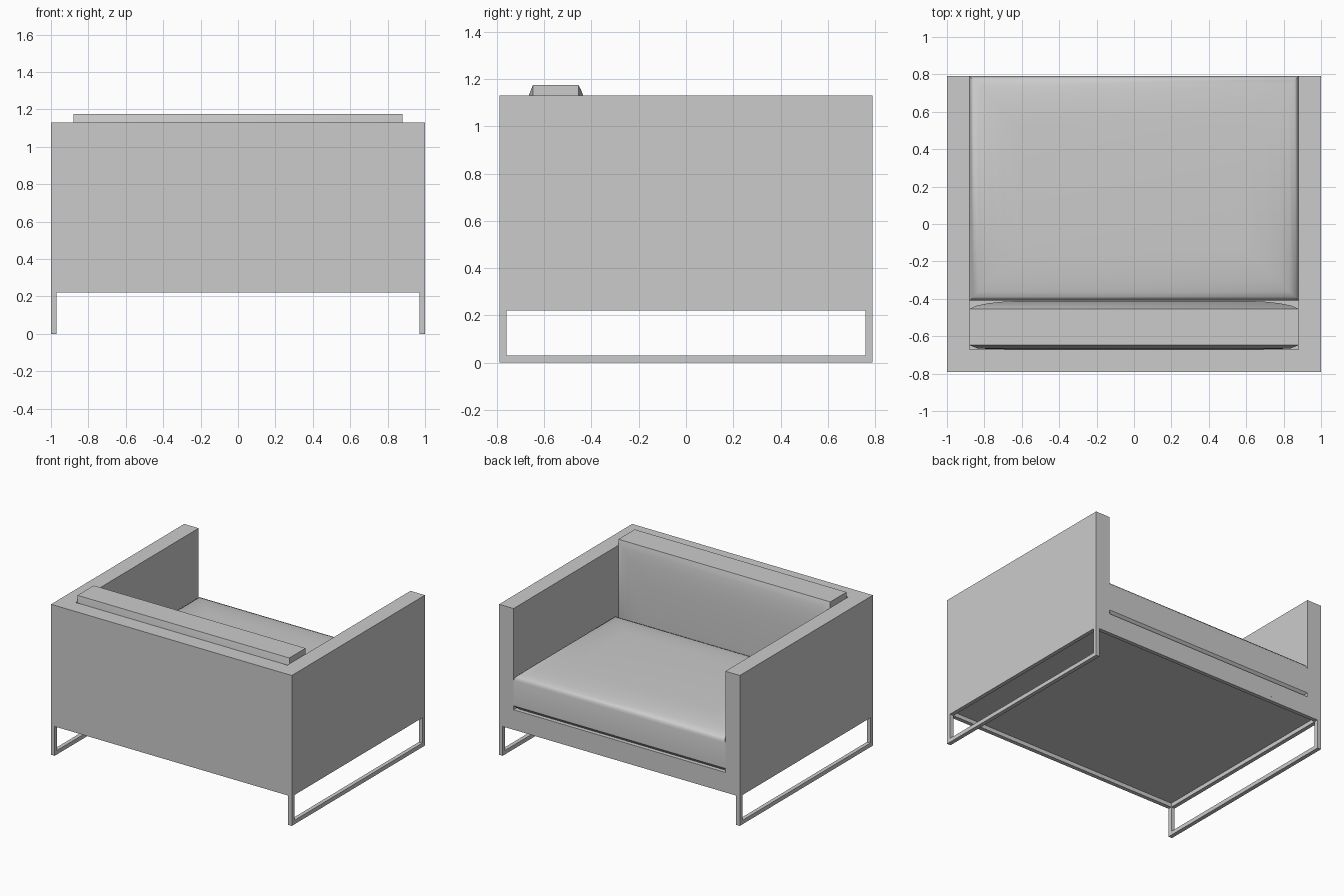
import bpy, bmesh, math
from mathutils import Matrix, Vector

cube = bpy.data.objects.get("Cube")
if cube:
    bpy.data.objects.remove(cube, do_unlink=True)

grey = bpy.data.materials.new("soft_grey")
grey.use_nodes = True
grey.diffuse_color = (0.6, 0.6, 0.6, 1)
grey.node_tree.nodes["Principled BSDF"].inputs["Base Color"].default_value = (0.6, 0.6, 0.6, 1)

W, D = 1.0, 0.79          # half width and half depth
WALL = 0.12               # arm and back thickness
BAR = 0.03                # metal bar thickness
FLOOR, SEAT, TOP = 0.22, 0.37, 1.13


def finish(name, bm):
    bmesh.ops.recalc_face_normals(bm, faces=bm.faces)
    mesh = bpy.data.meshes.new(name)
    bm.to_mesh(mesh)
    bm.free()
    mesh.materials.append(grey)
    ob = bpy.data.objects.new(name, mesh)
    bpy.context.collection.objects.link(ob)
    return ob


def add_box(bm, lo, hi):
    lo, hi = Vector(lo), Vector(hi)
    m = Matrix.Translation((lo + hi) / 2) @ Matrix.Diagonal((*(hi - lo), 1))
    bmesh.ops.create_cube(bm, size=1, matrix=m)


def cushion(name, half_w, length, profile, matrix):
    """Stack mitred rectangles; profile holds (inset, height) pairs."""
    bm = bmesh.new()
    rings = []
    for inset, h in profile:
        x, y = half_w - inset, length / 2 - inset
        rings.append([bm.verts.new(matrix @ Vector((sx * x, sy * y, h)))
                      for sx, sy in ((-1, -1), (1, -1), (1, 1), (-1, 1))])
    for a, b in zip(rings, rings[1:]):
        for i in range(4):
            j = (i + 1) % 4
            bm.faces.new((a[i], a[j], b[j], b[i]))
    bm.faces.new(rings[0])
    bm.faces.new(rings[-1])
    ob = finish(name, bm)
    bpy.ops.object.select_all(action="DESELECT")
    ob.select_set(True)
    bpy.context.view_layer.objects.active = ob
    bpy.ops.object.shade_smooth_by_angle(angle=math.radians(40))


# Arms and back: one U-shaped plan raised to full height
bm = bmesh.new()
xi, yi = W - WALL, -D + WALL
plan = [(-W, -D), (W, -D), (W, D), (xi, D), (xi, yi), (-xi, yi), (-xi, D), (-W, D)]
face = bm.faces.new([bm.verts.new((x, y, FLOOR + BAR)) for x, y in plan])
up = bmesh.ops.extrude_face_region(bm, geom=[face])["geom"]
bmesh.ops.translate(bm, vec=(0, 0, TOP - FLOOR - BAR),
                    verts=[v for v in up if isinstance(v, bmesh.types.BMVert)])
finish("arms_and_back", bm)

# Seat base between the arms
bm = bmesh.new()
add_box(bm, (-xi, yi, FLOOR + BAR), (xi, D, SEAT))
finish("seat_base", bm)

# Bar ring under the body
bm = bmesh.new()
for s in (-1, 1):
    x, y = sorted((s * W, s * (W - BAR))), sorted((s * D, s * (D - BAR)))
    add_box(bm, (x[0], -D, FLOOR), (x[1], D, FLOOR + BAR))
    add_box(bm, (-W + BAR, y[0], FLOOR), (W - BAR, y[1], FLOOR + BAR))
finish("under_frame", bm)

# Sled legs on both sides
for s, side in ((1, "left"), (-1, "right")):
    bm = bmesh.new()
    x0, x1 = sorted((s * W, s * (W - BAR)))
    add_box(bm, (x0, -D, 0), (x1, D, BAR))
    for y in (-D, D - BAR):
        add_box(bm, (x0, y, BAR), (x1, y + BAR, FLOOR))
    finish(side + "_sled_leg", bm)

# Seat cushion with a gently crowned top
back_front = -0.41
cushion("seat_cushion", xi, D - back_front,
        [(0.03, 0), (0, 0.03), (0, 0.22), (0.005, 0.238), (0.02, 0.255),
         (0.05, 0.268), (0.11, 0.282), (0.18, 0.292), (0.27, 0.297)],
        Matrix.Translation((0, (D + back_front) / 2, SEAT)))

# Back cushion standing against the back, crowned towards the seat
back_top = 1.175
cushion("back_cushion", xi, back_top - SEAT,
        [(0.2, 0), (0.045, 0.004), (0, 0.022), (0, 0.215), (0.02, 0.226),
         (0.045, 0.235), (0.1, 0.246), (0.17, 0.254), (0.25, 0.258)],
        Matrix.Translation((0, yi, (SEAT + back_top) / 2)) @ Matrix.Rotation(-math.pi / 2, 4, "X"))
